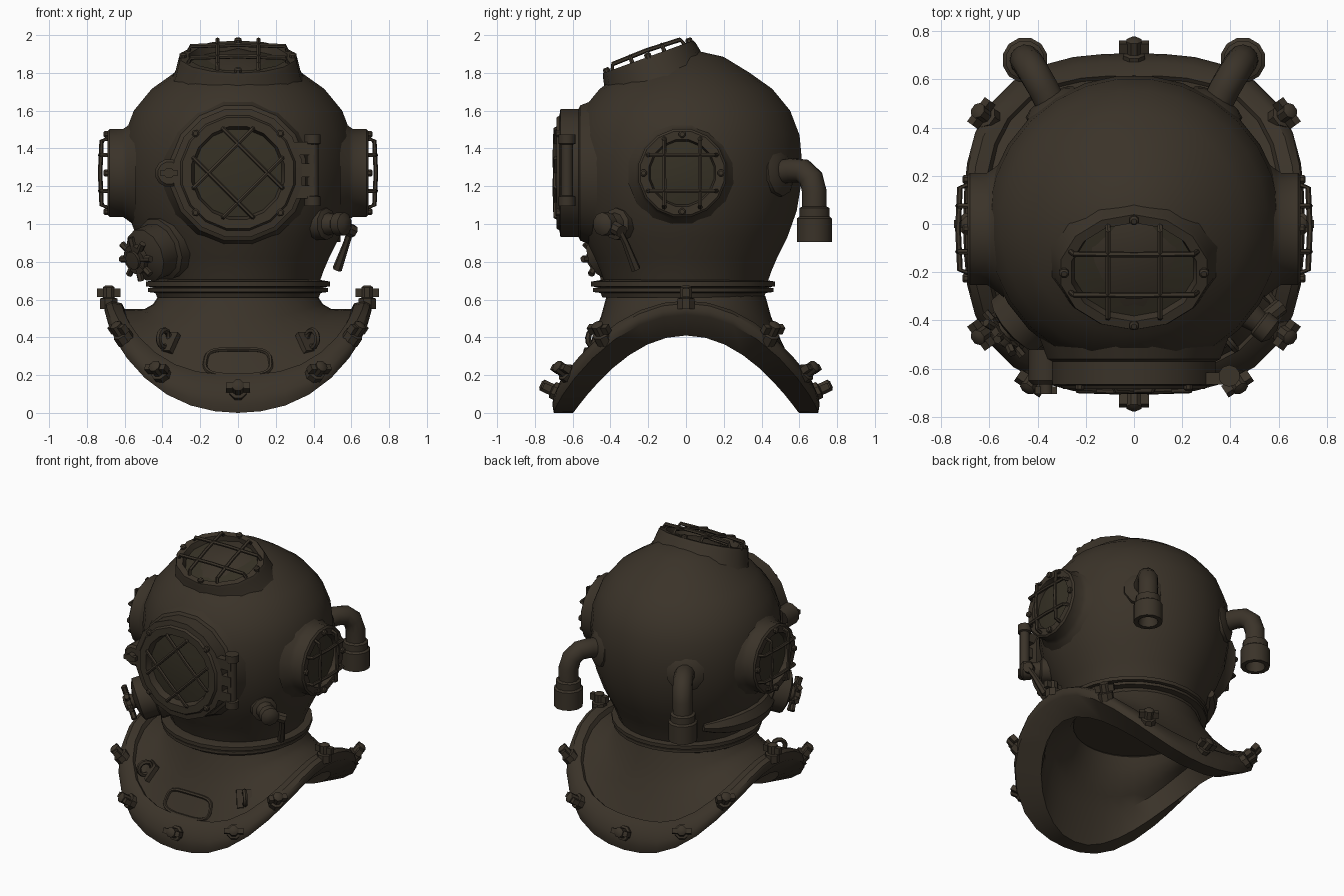
import bpy, bmesh, math
from mathutils import Vector, Matrix
from math import sin, cos, pi, radians

if "Cube" in bpy.data.objects:
    bpy.data.objects.remove(bpy.data.objects["Cube"])


def material(name, c):
    m = bpy.data.materials.new(name)
    m.diffuse_color = (*c, 1)
    m.use_nodes = True
    m.node_tree.nodes["Principled BSDF"].inputs["Base Color"].default_value = m.diffuse_color
    return m


METAL = material("dark_bronze", (0.043, 0.033, 0.022))
GLASS = material("dark_glass", (0.036, 0.030, 0.018))


def finish(name, bm, mat=METAL, recalc=True):
    bmesh.ops.remove_doubles(bm, verts=bm.verts, dist=1e-5)
    if recalc:
        bmesh.ops.recalc_face_normals(bm, faces=bm.faces)
    me = bpy.data.meshes.new(name)
    bm.to_mesh(me)
    bm.free()
    me.materials.append(mat)
    ob = bpy.data.objects.new(name, me)
    bpy.context.collection.objects.link(ob)
    return ob


def frame(loc, n):
    z = Vector(n).normalized()
    x = Vector((0, 0, 1)).cross(z)
    x = Vector((1, 0, 0)) if x.length < 1e-3 else x.normalized()
    y = z.cross(x)
    return Matrix.Translation(loc) @ Matrix((x, y, z)).transposed().to_4x4()


def skin(bm, rings, close_rows=False):
    rows = len(rings)
    for i in range(rows if close_rows else rows - 1):
        a, b = rings[i], rings[(i + 1) % rows]
        for j in range(len(a)):
            k = (j + 1) % len(a)
            bm.faces.new((a[j], a[k], b[k], b[j]))


def lathe(name, prof, loc=(0, 0, 0), n=(0, 0, 1), seg=16, sc=(1, 1), mat=METAL):
    bm, M = bmesh.new(), frame(loc, n)
    rings = [[bm.verts.new(M @ Vector((r * sc[0] * cos(2 * pi * (j + .5) / seg),
                                       r * sc[1] * sin(2 * pi * (j + .5) / seg), h)))
              for j in range(seg)] for r, h in prof]
    skin(bm, rings)
    return finish(name, bm, mat, False)


def tube(name, pts, rad, seg=8, closed=False):
    pts = [Vector(p) for p in pts]
    N, bm, rings, prev = len(pts), bmesh.new(), [], None
    for i, p in enumerate(pts):
        a = pts[i - 1] if (i or closed) else p
        b = pts[(i + 1) % N] if (i < N - 1 or closed) else p
        t = (b - a).normalized()
        u = t.orthogonal().normalized() if prev is None else (prev - t * prev.dot(t)).normalized()
        prev, v = u, t.cross(u)
        r = rad[i] if isinstance(rad, (list, tuple)) else rad
        rings.append([bm.verts.new(p + r * (u * cos(2 * pi * j / seg) + v * sin(2 * pi * j / seg)))
                      for j in range(seg)])
    skin(bm, rings, closed)
    if not closed:
        bm.faces.new(rings[0])
        bm.faces.new(rings[-1])
    return finish(name, bm)


def box(name, size, loc, n=(0, 0, 1), h=0):
    bm = bmesh.new()
    M = frame(loc, n) @ Matrix.Translation((0, 0, h)) @ Matrix.Diagonal((*size, 1))
    bmesh.ops.create_cube(bm, size=1, matrix=M)
    return finish(name, bm)


def window(name, loc, n, prof, glass_r, glass_h, seg, sc, bars, angle, lift, bolts):
    """Frame ring, glass, crossed guard bars (offset, half length, axis) and bolts."""
    M = frame(loc, n)
    lathe(name + "_frame", prof, loc, n, seg, sc)
    lathe(name + "_glass", [(glass_r, glass_h), (glass_r * .5, glass_h + .015), (0, glass_h + .02)],
          loc, n, seg, sc, GLASS)
    R = Matrix.Rotation(angle, 4, 'Z')
    for off, L, axis in bars:
        path = [(-L, -.01), (-L + .015, lift * .8), (0, lift), (L - .015, lift * .8), (L, -.01)]
        tube(name + "_guard_bar", [M @ R @ Vector((s, off, h) if axis == 0 else (off, s, h))
                                   for s, h in path], .012, 6)
    for x, y in bolts:
        lathe(name + "_bolt", [(.02, -.01), (.02, .015), (.012, .022), (0, .022)],
              M @ Vector((x, y, 0)), n, 8)


# helmet dome
lathe("dome", [(.43, .68), (.455, .75), (.485, .82), (.54, .93), (.59, 1.07), (.615, 1.22), (.618, 1.33),
               (.605, 1.47), (.555, 1.6), (.46, 1.715), (.34, 1.8), (.2, 1.885), (0, 1.93)], seg=28)

# neck ring joining dome and collar
lathe("neck_ring", [(.40, .61), (.43, .61), (.44, .635), (.48, .64), (.48, .66), (.455, .665),
                    (.49, .67), (.49, .695), (.43, .705), (.39, .70), (.39, .61), (.40, .61)],
      (0, -.015, 0), seg=28)


# collar: saddle-shaped breastplate with a thick rim
def rim_r(a):
    return .70 + .07 * sin(2 * a) ** 2


def rim_top(a, inset):
    r = rim_r(a) - inset
    return r, .58 - (r * sin(a)) ** 2 + .015 * sin(2 * a) ** 2


def plate(a, t, off=0.0):
    r1, z1 = rim_top(a, .10)
    r, z = .42 + (r1 - .42) * t ** 1.3 + off * .7, .62 + (z1 - .03 - .62) * t + off * .7
    z -= .035 * sin(pi * min(t * 1.1, 1)) * cos(a) ** 2
    return Vector((r * cos(a), r * sin(a), z))


bm, rings = bmesh.new(), []
for i in range(36):
    a = 2 * pi * i / 36
    R, q = rim_r(a), sin(2 * a) ** 2
    ro, zo = rim_top(a, 0)
    ri, zi = rim_top(a, .085)
    drop = .06 + .03 * sin(a) ** 8
    rl = R - .1 - .07 * q
    zl = max(0, .41 - 1.15 * (rl * sin(a)) ** 2)
    rz = [(ri, zi), (R - .03, (zi + zo) / 2 + .014), (ro, zo), (R + .008, zo - drop * .5),
          (R, max(0, zo - drop)), (rl, zl)]
    sec = [plate(a, t) for t in (0, .25, .5, .75, 1)]
    sec += [Vector((r * cos(a), r * sin(a), z)) for r, z in rz]
    sec += [plate(a, t, -.04) for t in (.8, .6, .4, .2, 0)]
    rings.append([bm.verts.new(p) for p in sec])
skin(bm, rings, True)
finish("collar", bm)
lathe("neck_closure", [(0, .61), (.41, .605)], seg=28)

# twelve wing bolts around the rim
for base in (0, 36, 57, 90, 123, 144, 180, 216, 237, 270, 303, 324):
    a = radians(base)
    ra, za = rim_top(a, .08)
    rb, zb = rim_top(a, 0)
    d = Vector((zb - za, rb - ra)).normalized()
    d.x -= .5 * abs(sin(a))
    r, z = ra * .2 + rb * .8, za * .2 + zb * .8
    loc, n = (r * cos(a), r * sin(a), z), (-d.x * cos(a), -d.x * sin(a), d.y)
    lathe("rim_bolt", [(.05, -.03), (.05, .025), (.034, .03), (.034, .085), (.018, .095), (0, .095)], loc, n, 8)
    box("rim_bolt_wing", (.125, .035, .045), loc, n, .055)

# raised oval outline and two eyelets on the collar front
tube("collar_badge_outline",
     [plate(-pi / 2 + .3 * math.copysign(abs(cos(u)) ** .5, cos(u)),
            .83 + .16 * math.copysign(abs(sin(u)) ** .6, sin(u)), .006)
      for u in [2 * pi * (k + .5) / 24 for k in range(24)]], .012, 6, True)
for s in (-1, 1):
    p = plate(-pi / 2 + s * radians(39), .75)
    n = Vector((p.x, p.y, .42)).normalized()
    box("eyelet_base", (.10, .12, .03), p, n)
    M = frame(p, n)
    tube("eyelet_ring", [M @ Vector((0, .045 * cos(u), .04 + .045 * sin(u)))
                         for u in [2 * pi * k / 12 for k in range(12)]], .016, 6, True)

# front window, with diagonal guard
window("front_window", (0, -.67, 1.27), (0, -1, 0),
       [(.40, .2 - .4), (.365, -.11), (.345, -.1), (.345, -.005), (.31, 0), (.30, .015), (.25, .015),
        (.235, -.03)], .24, -.03, 16, (1, 1),
       [(o, .235, ax) for o in (-.11, .11) for ax in (0, 1)], pi / 4, .025,
       [(x, z) for x in (-.225, .225) for z in (-.21, .21)])

# side windows
for s in (-1, 1):
    window("side_window", (s * .69, -.02, 1.27), (s, 0, 0),
           [(.29, -.15), (.25, -.10), (.237, -.08), (.237, -.01), (.225, 0), (.18, 0), (.17, -.04)],
           .175, -.04, 16, (1, 1),
           [(o, .185, ax) for o in (-.095, .095) for ax in (0, 1)], 0, .04,
           [(.205 * cos(k * pi / 2), .205 * sin(k * pi / 2)) for k in range(4)])

# top window, tilted forward
window("top_window", (0, -.2, 1.885), (0, -.34, .94),
       [(1.18, -.17), (1.06, -.10), (1.0, -.02), (.97, 0), (.83, 0), (.79, -.04)], .8, -.04, 14, (.32, .262),
       [(-.09, .265, 0), (.09, .265, 0), (-.108, .205, 1), (.108, .205, 1)], 0, .035,
       [(0, .232), (0, -.232), (.29, 0), (-.29, 0)])

# front window hinge and latch
lathe("hinge", [(0, -.19), (.045, -.19), (.045, -.14), (.032, -.135), (.032, .135), (.045, .14),
                (.045, .19), (0, .19)], (.395, -.63, 1.285), seg=10)
for z in (1.17, 1.285, 1.40):
    box("hinge_leaf", (.12, .05, .07), (.345, -.64, z))
lathe("latch_disc", [(.075, -.1), (.075, .03), (.06, .045), (.028, .045), (.028, .085), (0, .085)],
      (-.365, -.62, 1.27), (0, -1, 0), 12)
box("latch_wing", (.09, .03, .03), (-.365, -.69, 1.27))
box("latch_lug", (.08, .07, .12), (-.32, -.61, 1.27))

# back hose elbows
for s in (-1, 1):
    lathe("elbow_flange", [(.125, -.05), (.125, .015), (.09, .035), (.06, .04)],
          (s * .34, .49, 1.27), (s * .55, .83, .1), 10)
    tube("elbow", [(s * x, y, z) for x, y, z in
                   ((.33, .47, 1.27), (.375, .56, 1.285), (.41, .62, 1.28), (.437, .663, 1.24),
                    (.45, .68, 1.17), (.452, .68, 1.05))], .065, 12)
    lathe("elbow_nut", [(.05, 1.0), (.065, .905), (.095, .905), (.095, 1.03), (.082, 1.04),
                        (.082, 1.085), (.06, 1.095)], (s * .452, .68, 0), seg=12)

# exhaust valve with spoked wheel, and its duct along the left side
vn = Vector((-.72, -.62, -.3)).normalized()
vp = Vector((-.37, -.31, .885))
lathe("exhaust_valve", [(.17, -.02), (.17, .06), (.145, .07), (.145, .17), (.1, .19), (.05, .2),
                        (.05, .265), (0, .27)], vp, vn, 12)
M = frame(vp + vn * .235, vn)
lathe("exhaust_wheel", [(0, -.015), (.08, -.015), (.08, .015), (0, .015)], vp + vn * .235, vn, 12)
for k in range(4):
    d = Vector((cos(k * pi / 4), sin(k * pi / 4), 0)) * .12
    tube("exhaust_wheel_spoke", [M @ -d, M @ d], .018, 6)
tube("exhaust_duct", [(.49 * cos(radians(t)), .49 * sin(radians(t)), .83) for t in range(218, 137, -10)],
     [.09, .09, .09, .088, .085, .08, .07, .055, .03], 8)

# small side valve with lever
lathe("side_valve", [(.085, -.03), (.085, .05), (.06, .06), (.05, .11), (.062, .12), (.062, .17),
                     (.03, .19), (0, .19)], (.43, -.34, 1.0), (.77, -.6, 0), 10)
tube("side_valve_stem", [(.5, -.43, 1.01), (.61, -.34, .96)], .035, 8)
tube("side_valve_lever", [(.60, -.36, .98), (.575, -.32, .9), (.525, -.265, .76)], [.018, .018, .026], 6)

bpy.ops.object.select_all(action='SELECT')
bpy.context.view_layer.objects.active = bpy.data.objects["dome"]
bpy.ops.object.shade_smooth_by_angle(angle=radians(38))
